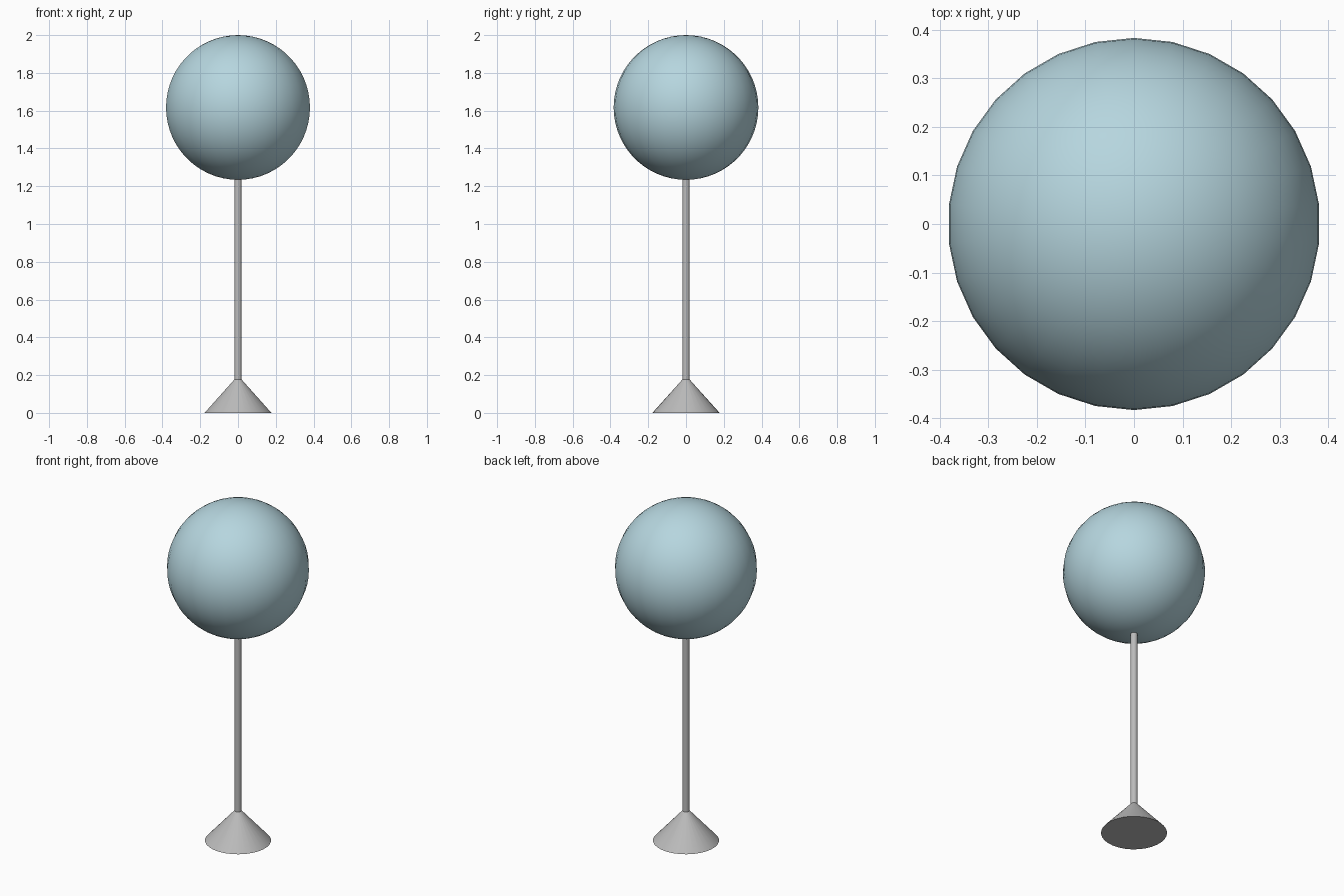
import bpy
import math

if "Cube" in bpy.data.objects:
    bpy.data.objects.remove(bpy.data.objects["Cube"])


def material(name, rgb):
    m = bpy.data.materials.new(name)
    m.diffuse_color = (*rgb, 1.0)
    m.use_nodes = True
    m.node_tree.nodes["Principled BSDF"].inputs["Base Color"].default_value = m.diffuse_color
    return m


def finish(name, mat):
    """Name, colour and smooth the active object."""
    ob = bpy.context.object
    ob.name = name
    ob.data.materials.append(mat)
    bpy.ops.object.shade_smooth_by_angle(angle=math.radians(40))
    return ob


pale_blue = material("pale_blue", (0.468, 0.672, 0.737))
grey = material("grey", (0.5, 0.5, 0.5))

RADIUS = 0.383
BASE_TOP = 0.177
POLE_RADIUS = 0.019
POLE_TOP = 2.0 - 2 * RADIUS + 0.01

# Flared base standing on the ground
bpy.ops.mesh.primitive_cone_add(vertices=30, radius1=0.178, radius2=POLE_RADIUS,
                                depth=BASE_TOP, location=(0, 0, BASE_TOP / 2))
finish("base", grey)

# Thin pole from the base into the bottom of the ball
bpy.ops.mesh.primitive_cylinder_add(vertices=30, radius=POLE_RADIUS,
                                    depth=POLE_TOP - BASE_TOP,
                                    location=(0, 0, (POLE_TOP + BASE_TOP) / 2))
finish("pole", grey)

# Large ball on top, with a corner pointing along x
bpy.ops.mesh.primitive_uv_sphere_add(segments=30, ring_count=30, radius=RADIUS,
                                     location=(0, 0, 2.0 - RADIUS))
finish("ball", pale_blue)
